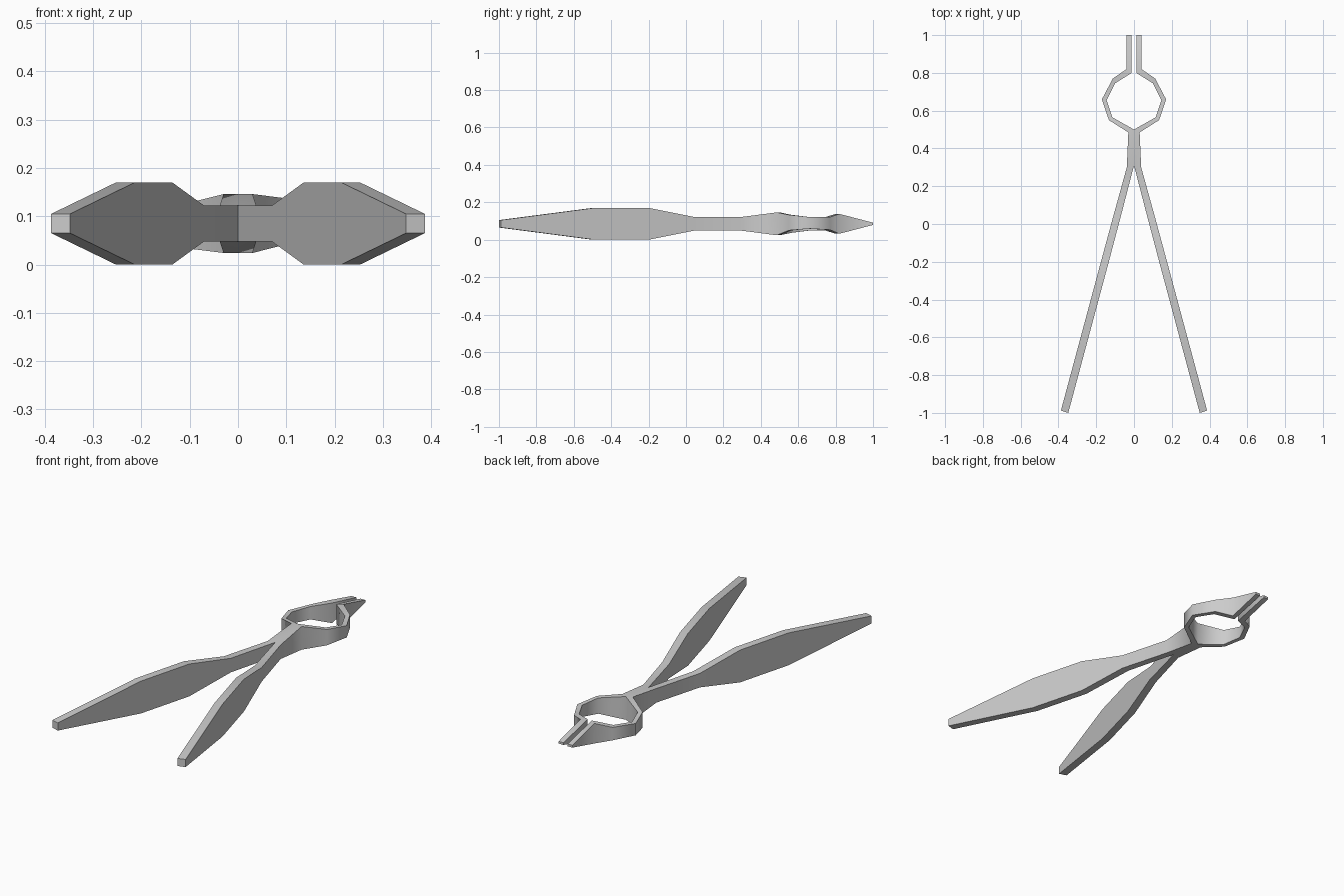
import bpy, bmesh, math

cube = bpy.data.objects.get("Cube")
if cube:
    bpy.data.objects.remove(cube)

steel = bpy.data.materials.new("grey_steel")
steel.use_nodes = True
colour = (0.6, 0.6, 0.6, 1)
steel.diffuse_color = colour
steel.node_tree.nodes["Principled BSDF"].inputs["Base Color"].default_value = colour

MID = 0.085  # height of the centre plane

# One arm, handle to jaw tip: inner x, y, outer x, y, rise above and drop below centre
ARM = [
    (0.348, -1.0, 0.387, -0.988, 0.02, 0.02),
    (0.214, -0.5, 0.253, -0.49, 0.085, 0.085),
    (0.136, -0.21, 0.175, -0.2, 0.085, 0.085),
    (0.070, 0.04, 0.110, 0.04, 0.037, 0.037),
    (0.0, 0.31, 0.038, 0.30, 0.037, 0.037),
    (0.0, 0.5, 0.03, 0.485, 0.061, 0.061),
    (0.115, 0.565, 0.133, 0.55, 0.048, 0.035),
    (0.145, 0.655, 0.17, 0.66, 0.036, 0.026),
    (0.1, 0.745, 0.112, 0.77, 0.036, 0.032),
    (0.012, 0.80, 0.04, 0.82, 0.053, 0.053),
    (0.012, 1.0, 0.04, 1.0, 0.006, 0.006),
]
JOINT = 4  # segment where the two arms are fused


def add_arm(bm, side):
    """Sweep the rectangular section; the second arm is turned half round the long axis."""
    rings = []
    for ix, iy, ox, oy, up, down in ARM:
        corners = [(ix, iy, up), (ox, oy, up), (ox, oy, -down), (ix, iy, -down)]
        rings.append([bm.verts.new((side * x, y, MID + side * z)) for x, y, z in corners])
    for i, (a, b) in enumerate(zip(rings, rings[1:])):
        for k in range(4):
            if i == JOINT and k == 3:
                continue
            n = (k + 1) % 4
            bm.faces.new((a[k], a[n], b[n], b[k]))
    bm.faces.new(rings[0])
    bm.faces.new(rings[-1])


# Pair of arms welded along the joint
bm = bmesh.new()
for side in (1, -1):
    add_arm(bm, side)
bmesh.ops.remove_doubles(bm, verts=bm.verts[:], dist=0.0005)
bmesh.ops.recalc_face_normals(bm, faces=bm.faces[:])
mesh = bpy.data.meshes.new("tongs")
bm.to_mesh(mesh)
bm.free()
mesh.materials.append(steel)
tongs = bpy.data.objects.new("tongs", mesh)
bpy.context.collection.objects.link(tongs)

bpy.ops.object.select_all(action="DESELECT")
tongs.select_set(True)
bpy.context.view_layer.objects.active = tongs
bpy.ops.object.shade_smooth_by_angle(angle=math.radians(65))
